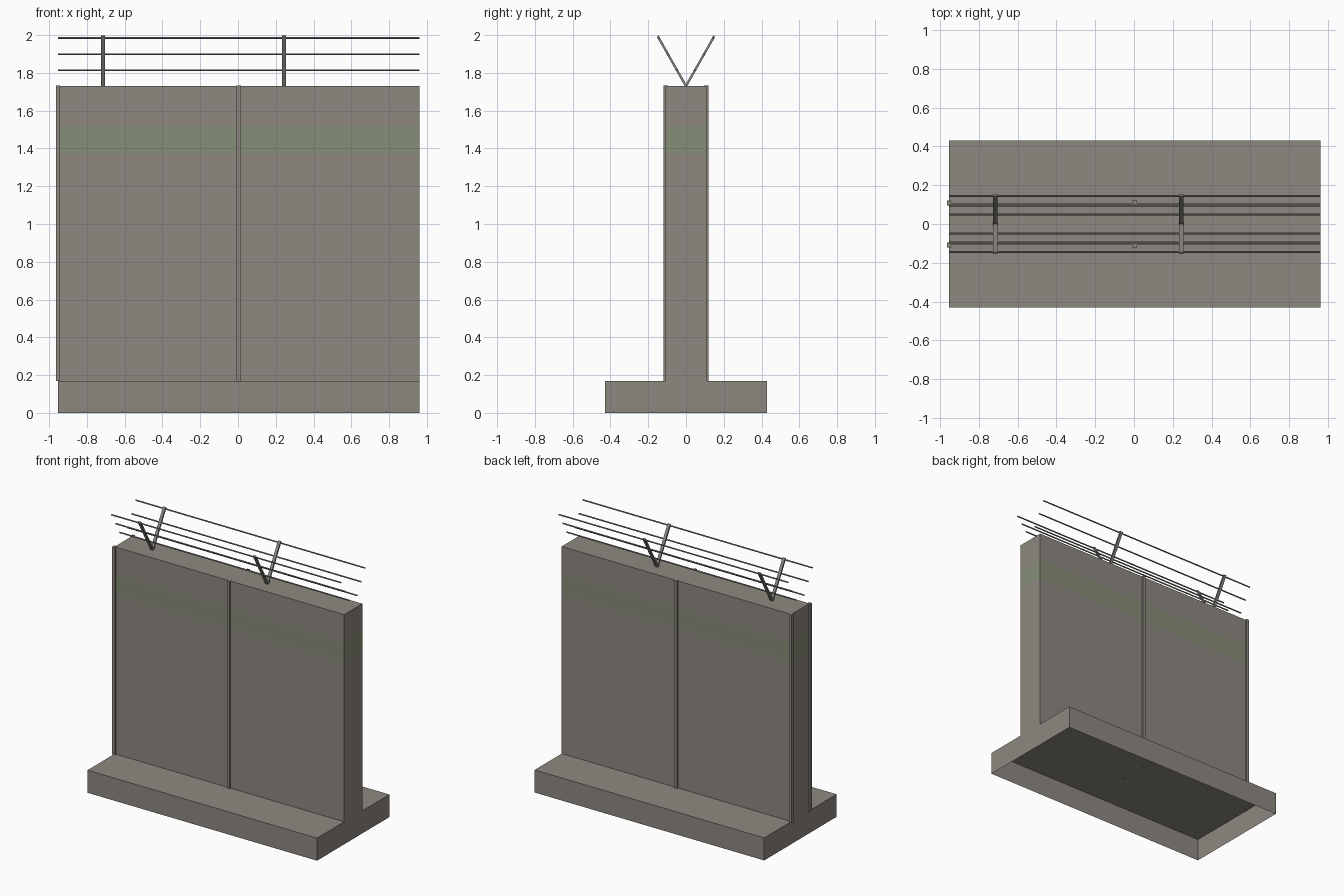
import bpy, bmesh, math
from mathutils import Matrix, Vector

cube = bpy.data.objects.get("Cube")
if cube:
    bpy.data.objects.remove(cube, do_unlink=True)


def material(name, rgb):
    m = bpy.data.materials.new(name)
    m.use_nodes = True
    m.diffuse_color = (*rgb, 1)
    m.node_tree.nodes["Principled BSDF"].inputs["Base Color"].default_value = (*rgb, 1)
    return m


concrete = material("concrete", (0.27, 0.246, 0.216))
moss = material("moss green", (0.235, 0.266, 0.18))
steel = material("steel", (0.25, 0.245, 0.22))

LEFT, RIGHT = -0.953, 0.96
BASE_TOP, WALL_TOP = 0.17, 1.73
HALF_WALL = 0.108


def finish(name, bm, *mats):
    mesh = bpy.data.meshes.new(name)
    bm.to_mesh(mesh)
    bm.free()
    for m in mats:
        mesh.materials.append(m)
    obj = bpy.data.objects.new(name, mesh)
    bpy.context.scene.collection.objects.link(obj)
    return obj


def box_mesh(lo, hi):
    lo, hi = Vector(lo), Vector(hi)
    bm = bmesh.new()
    bmesh.ops.create_cube(bm, size=1, matrix=Matrix.Translation((lo + hi) / 2)
                          @ Matrix.Diagonal((*(hi - lo), 1)))
    return bm


def remove_bottom(bm):
    bm.normal_update()
    faces = [f for f in bm.faces if f.normal.z < -0.9]
    bmesh.ops.delete(bm, geom=faces, context='FACES')


# Footing: a hollow slab, open underneath
bm = box_mesh((LEFT, -0.43, 0), (RIGHT, 0.43, BASE_TOP))
remove_bottom(bm)
finish("footing", bm, concrete)

# Wall, cut into levels so the mossy band follows its height
bm = box_mesh((LEFT, -HALF_WALL, BASE_TOP), (RIGHT, HALF_WALL, WALL_TOP))
remove_bottom(bm)
for z in (1.37, 1.52):
    bmesh.ops.bisect_plane(bm, geom=bm.verts[:] + bm.edges[:] + bm.faces[:],
                           plane_co=(0, 0, z), plane_no=(0, 0, 1))
for f in bm.faces:
    f.material_index = int(1.37 < f.calc_center_median().z < 1.52)
finish("wall", bm, concrete, moss)

# Raised joint strips on both faces, at the end and the middle
for place, x in (("end", LEFT), ("middle", 0.004)):
    for side, s in (("front", -1), ("back", 1)):
        y = s * HALF_WALL
        finish(f"{place}_joint_{side}",
               box_mesh((x - 0.011, y - 0.012, BASE_TOP - 0.002),
                        (x + 0.011, y + 0.012, WALL_TOP + 0.002)), concrete)

# Splayed arms and the wires strung along them
foot = Vector((0, 0, WALL_TOP))
for side, s in (("front", -1), ("back", 1)):
    reach = Vector((0, s * 0.15, 0.265))
    tilt = Matrix.Rotation(-s * math.atan2(0.15, 0.265), 4, 'X')
    for place, x in (("right", -0.715), ("left", 0.243)):
        bm = box_mesh((-0.011, -0.006, 0), (0.011, 0.006, reach.length))
        bm.transform(Matrix.Translation((x, 0, WALL_TOP)) @ tilt)
        finish(f"{place}_arm_{side}", bm, steel)
    for i, t in enumerate((0.32, 0.64, 0.96)):
        p = foot + reach * t
        bm = bmesh.new()
        bmesh.ops.create_cone(bm, cap_ends=True, segments=6, radius1=0.005,
                              radius2=0.005, depth=RIGHT - LEFT,
                              matrix=Matrix.Translation(((LEFT + RIGHT) / 2, p.y, p.z))
                              @ Matrix.Rotation(math.pi / 2, 4, 'Y'))
        finish(f"wire_{i + 1}_{side}", bm, steel)
